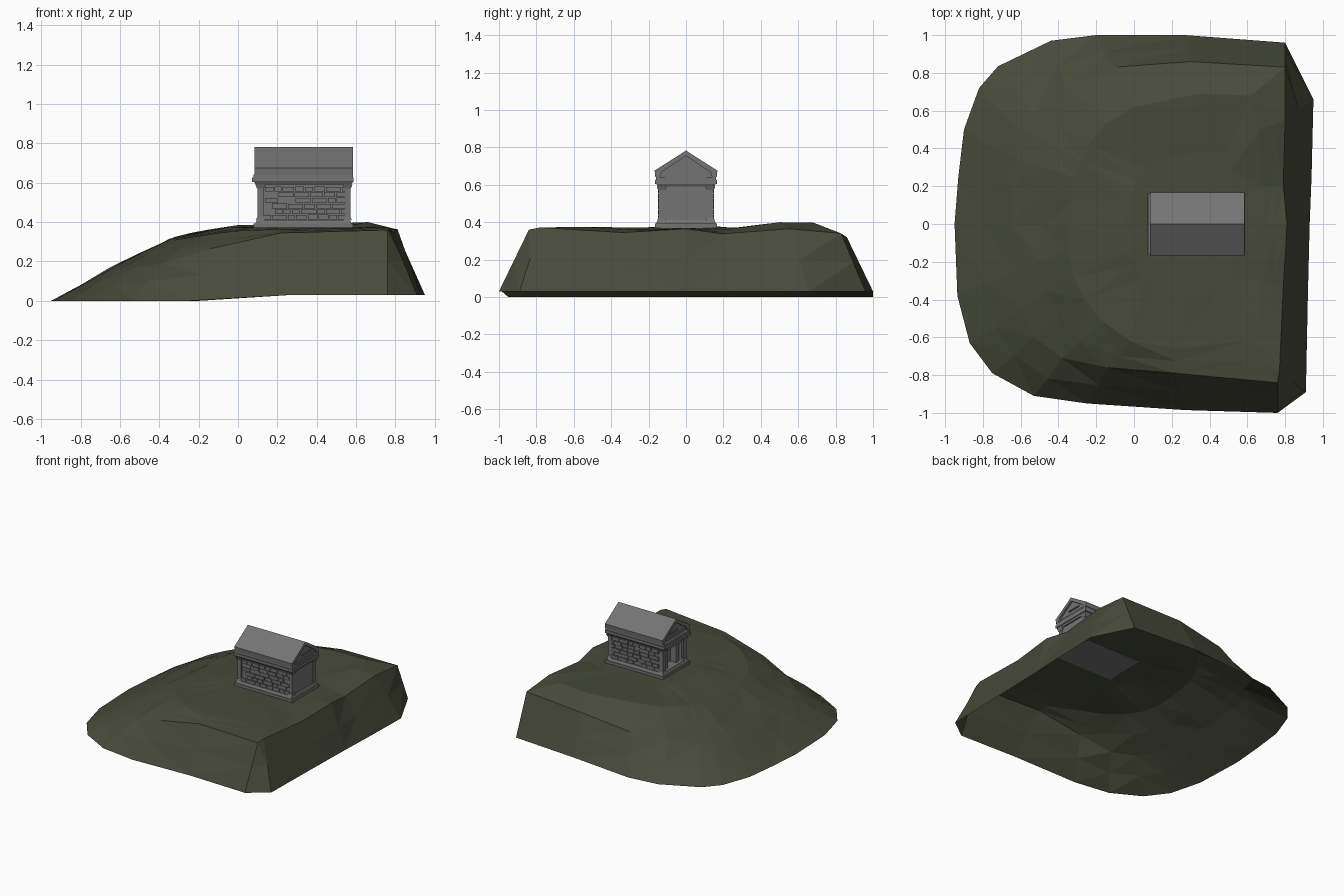
import bpy, bmesh, random
from mathutils import Vector

if "Cube" in bpy.data.objects:
    bpy.data.objects.remove(bpy.data.objects["Cube"])

random.seed(4)


def material(name, rgb):
    m = bpy.data.materials.new(name)
    m.diffuse_color = (*rgb, 1)
    m.use_nodes = True
    m.node_tree.nodes["Principled BSDF"].inputs["Base Color"].default_value = m.diffuse_color
    return m


GRASS = material("moss green", (0.062, 0.068, 0.042))
STONE = material("grey stone", (0.175, 0.175, 0.175))


def finish(bm, name, mat):
    me = bpy.data.meshes.new(name)
    bm.to_mesh(me)
    bm.free()
    me.materials.append(mat)
    ob = bpy.data.objects.new(name, me)
    bpy.context.collection.objects.link(ob)
    return ob


def add_box(bm, x, y, z, taper=0.0):
    """Box from ranges; taper widens (+) or narrows (-) the top on every side."""
    vs = []
    for k, t in ((0, 0.0), (1, taper)):
        for a, b in ((0, 0), (1, 0), (1, 1), (0, 1)):
            vs.append(bm.verts.new((x[a] + (t if a else -t), y[b] + (t if b else -t), z[k])))
    for f in ((3, 2, 1, 0), (4, 5, 6, 7), (0, 1, 5, 4), (1, 2, 6, 5), (2, 3, 7, 6), (3, 0, 4, 7)):
        bm.faces.new([vs[i] for i in f])


def boxes(name, items):
    bm = bmesh.new()
    for it in items:
        add_box(bm, *it)
    return finish(bm, name, STONE)


def prism(name, profile, x0, x1):
    """Extrude a (y, z) profile along x."""
    bm = bmesh.new()
    a = [bm.verts.new((x0, y, z)) for y, z in profile]
    b = [bm.verts.new((x1, y, z)) for y, z in profile]
    n = len(profile)
    bm.faces.new(a[::-1])
    bm.faces.new(b)
    for i in range(n):
        j = (i + 1) % n
        bm.faces.new((a[i], a[j], b[j], b[i]))
    bmesh.ops.recalc_face_normals(bm, faces=bm.faces)
    bmesh.ops.triangulate(bm, faces=[f for f in bm.faces if len(f.verts) > 4])
    return finish(bm, name, STONE)


# Hill: matching rings from the foot to the plateau
foot = [(.76, -1), (.91, -.89), (.92, -.4), (.93, 0), (.94, .25), (.95, .66), (.80, .96),
        (.27, 1), (-.2, 1), (-.44, .97), (-.72, .835), (-.82, .72), (-.90, .5), (-.93, .25),
        (-.95, 0), (-.935, -.38), (-.87, -.63), (-.75, -.79), (-.53, -.91), (-.25, -.95), (.27, -.985)]
shoulder = [(.76, -.84, .36), (.77, -.78, .372), (.79, -.34, .345), (.81, 0, .365), (.79, .2, .338),
            (.80, .55, .365), (.80, .83, .34), (.3, .86, .32), (-.1, .83, .265), (-.35, .72, .23),
            (-.53, .58, .19), (-.6, .5, .175), (-.63, .35, .175), (-.64, .2, .175), (-.65, 0, .17),
            (-.63, -.25, .17), (-.6, -.45, .165), (-.53, -.6, .165), (-.38, -.71, .19),
            (-.14, -.76, .265), (.22, -.79, .345)]
upper = [(.6, -.62, .37), (.66, -.55, .375), (.68, -.3, .36), (.7, 0, .367), (.68, .2, .36),
         (.66, .5, .4), (.62, .68, .398), (.35, .69, .39), (0, .62, .385), (-.15, .53, .362),
         (-.24, .42, .345), (-.28, .33, .335), (-.32, .25, .325), (-.33, .12, .32), (-.35, 0, .315),
         (-.35, -.15, .31), (-.32, -.28, .31), (-.26, -.4, .32), (-.16, -.52, .335),
         (-.02, -.62, .355), (.22, -.66, .365)]
centre = Vector((.32, 0, .371))


def between(a, b, t, rough):
    ring = []
    for p, q in zip(a, b):
        v = Vector(p).lerp(Vector(q), t)
        if v.x < 0.1:
            v += Vector([random.uniform(-rough, rough) for _ in range(2)] + [random.uniform(-.4, .4) * rough])
        ring.append(v)
    return ring


base = [(x, y, min(.03, max(0, (x + .12) * .08))) for x, y in foot]
inner = [Vector(p).lerp(centre, .45) for p in upper]
for v in inner:
    v.z = .372 if v.x > 0 else .376
rings = [base, between(base, shoulder, .5, .01), shoulder,
         between(shoulder, upper, .5, .02), upper, inner]
bm = bmesh.new()
vr = [[bm.verts.new(p) for p in r] for r in rings]
top = bm.verts.new(centre)
n = len(foot)
for i in range(n):
    j = (i + 1) % n
    for lo, hi in zip(vr, vr[1:]):
        # split each quad along its shorter diagonal
        if (lo[i].co - hi[j].co).length < (lo[j].co - hi[i].co).length:
            tris = ((lo[i], lo[j], hi[j]), (lo[i], hi[j], hi[i]))
        else:
            tris = ((lo[i], lo[j], hi[i]), (lo[j], hi[j], hi[i]))
        for t in tris:
            bm.faces.new(t)
    bm.faces.new((vr[-1][i], vr[-1][j], top))
finish(bm, "hill", GRASS)

# Stepped plinth
boxes("plinth", [((.08, .585), (-.165, .165), (.369, .392)),
                 ((.088, .577), (-.16, .16), (.392, .412), -.008)])

# Chamber walls, with an open porch on the -x end
boxes("chamber", [((.17, .567), (-.138, .138), (.405, .592)),
                  ((.115, .18), (.108, .138), (.405, .592)),
                  ((.115, .18), (-.138, -.108), (.405, .592)),
                  ((.105, .18), (-.12, .12), (.562, .592))])

# Corner pillars with base and cap, and slimmer porch posts
pillars = []
for s in (-1, 1):
    for x0, x1 in ((.098, .13), (.542, .572)):
        y = sorted((s * .112, s * .147))
        pillars += [((x0, x1), y, (.41, .59)),
                    ((x0 - .006, x1 + .006), (y[0] - .006, y[1] + .006), (.41, .424), -.004),
                    ((x0 - .002, x1 + .002), (y[0] - .002, y[1] + .002), (.572, .592), .008)]
    pillars.append(((.12, .172), sorted((s * .05, s * .085)), (.405, .57)))
boxes("pillars", pillars)

# Uneven brick facing on the two long walls
bricks = []
rows, h = 6, .0285
for s in (-1, 1):
    for r in range(rows):
        x = .138 if r % 2 else .125
        while x < .545:
            w = min(random.uniform(.04, .085), .552 - x)
            if w > .015 and random.random() > .08:
                out = .138 + random.uniform(.008, .013)
                z = .413 + r * h
                bricks.append(((x, x + w - .005), sorted((s * .13, s * out)),
                               (z, z + h - random.uniform(.003, .007))))
            x += w + .0005
boxes("wall_bricks", bricks)

# Cornice mouldings
boxes("cornice", [((.09, .575), (-.15, .15), (.59, .604), .008),
                  ((.072, .588), (-.165, .165), (.604, .626)),
                  ((.078, .584), (-.16, .16), (.626, .642))])

# Gable core and overhanging roof shell
prism("gable", [(-.15, .638), (.15, .638), (.15, .665), (0, .765), (-.15, .665)], .1, .57)
prism("roof", [(-.164, .642), (-.168, .676), (0, .783), (.168, .676), (.164, .642),
               (.14, .642), (.128, .67), (0, .754), (-.128, .67), (-.14, .642)], .085, .585)

# Raised slabs on the gable ends
boxes("gable_slabs", [(x, y, z) for x in ((.092, .102), (.568, .578))
                      for y, z in (((-.11, .11), (.643, .658)), ((-.035, .075), (.682, .69)))])
